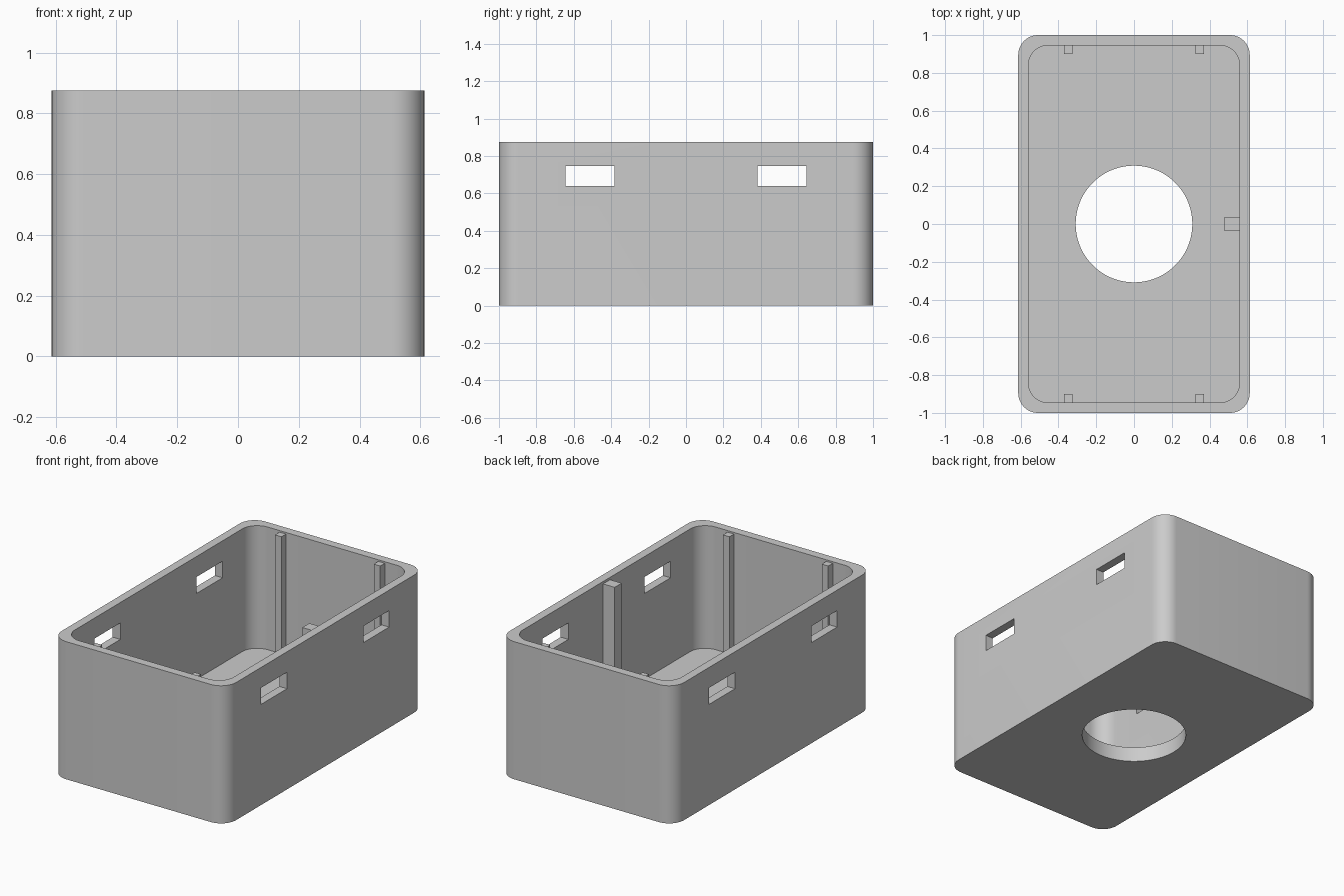
import bpy, bmesh, math

cube = bpy.data.objects.get("Cube")
if cube:
    bpy.data.objects.remove(cube, do_unlink=True)

HALF_X, HALF_Y, HEIGHT = 0.613, 1.0, 0.875
WALL, FLOOR, RADIUS = 0.054, 0.095, 0.105
POST_TOP = 0.865

grey = bpy.data.materials.new("plain grey")
grey.use_nodes = True
colour = (0.6, 0.6, 0.6, 1)
grey.diffuse_color = colour
grey.node_tree.nodes["Principled BSDF"].inputs["Base Color"].default_value = colour


def prism(name, outline, z0, z1):
    """Extrude a closed xy outline from z0 to z1."""
    bm = bmesh.new()
    base = bm.faces.new([bm.verts.new((x, y, z0)) for x, y in outline])
    top = bmesh.ops.extrude_face_region(bm, geom=[base])["geom"]
    verts = [v for v in top if isinstance(v, bmesh.types.BMVert)]
    bmesh.ops.translate(bm, verts=verts, vec=(0, 0, z1 - z0))
    bmesh.ops.recalc_face_normals(bm, faces=bm.faces[:])
    mesh = bpy.data.meshes.new(name)
    bm.to_mesh(mesh)
    bm.free()
    mesh.materials.append(grey)
    obj = bpy.data.objects.new(name, mesh)
    bpy.context.collection.objects.link(obj)
    return obj


def rounded(hx, hy, r, steps=12):
    points = []
    for quarter, (sx, sy) in enumerate([(1, 1), (-1, 1), (-1, -1), (1, -1)]):
        for i in range(steps + 1):
            a = (quarter + i / steps) * math.pi / 2
            points.append((sx * (hx - r) + r * math.cos(a),
                           sy * (hy - r) + r * math.sin(a)))
    return points


def block(name, x0, x1, y0, y1, z0, z1):
    return prism(name, [(x0, y0), (x1, y0), (x1, y1), (x0, y1)], z0, z1)


def cut(target, cutter):
    cutter.hide_render = True
    mod = target.modifiers.new("cut", 'BOOLEAN')
    mod.operation = 'DIFFERENCE'
    mod.solver = 'EXACT'
    mod.object = cutter
    bpy.context.view_layer.objects.active = target
    bpy.ops.object.modifier_apply(modifier=mod.name)
    bpy.data.objects.remove(cutter, do_unlink=True)


# Open-topped case with rounded corners
case = prism("case", rounded(HALF_X, HALF_Y, RADIUS), 0, HEIGHT)
cut(case, prism("cavity_cutter",
                rounded(HALF_X - WALL, HALF_Y - WALL, RADIUS), FLOOR, 1))

# Round opening in the floor
circle = [(0.309 * math.cos(i * math.tau / 72), 0.309 * math.sin(i * math.tau / 72))
          for i in range(72)]
cut(case, prism("floor_hole_cutter", circle, -0.1, 0.3))

# Two windows through each long wall
for side in (-1, 1):
    y0, y1 = sorted((side * 0.383, side * 0.643))
    cut(case, block("window_cutter", -1, 1, y0, y1, 0.64, 0.745))

bpy.ops.object.select_all(action='DESELECT')
case.select_set(True)
bpy.context.view_layer.objects.active = case
bpy.ops.object.shade_smooth_by_angle(angle=math.radians(30))

# Slim posts against the end walls, sunk slightly into wall and floor
SINK = 0.01
for sx, side in ((-1, "right"), (1, "left")):
    for sy, end in ((-1, "front"), (1, "back")):
        x0, x1 = sorted((sx * 0.325, sx * 0.37))
        y0, y1 = sorted((sy * 0.9, sy * (HALF_Y - WALL + SINK)))
        block(f"{end}_{side}_post", x0, x1, y0, y1, FLOOR - SINK, POST_TOP)

# Wider post in the middle of the left wall
block("side_post", 0.477, HALF_X - WALL + SINK, -0.035, 0.035,
      FLOOR - SINK, POST_TOP - 0.005)
